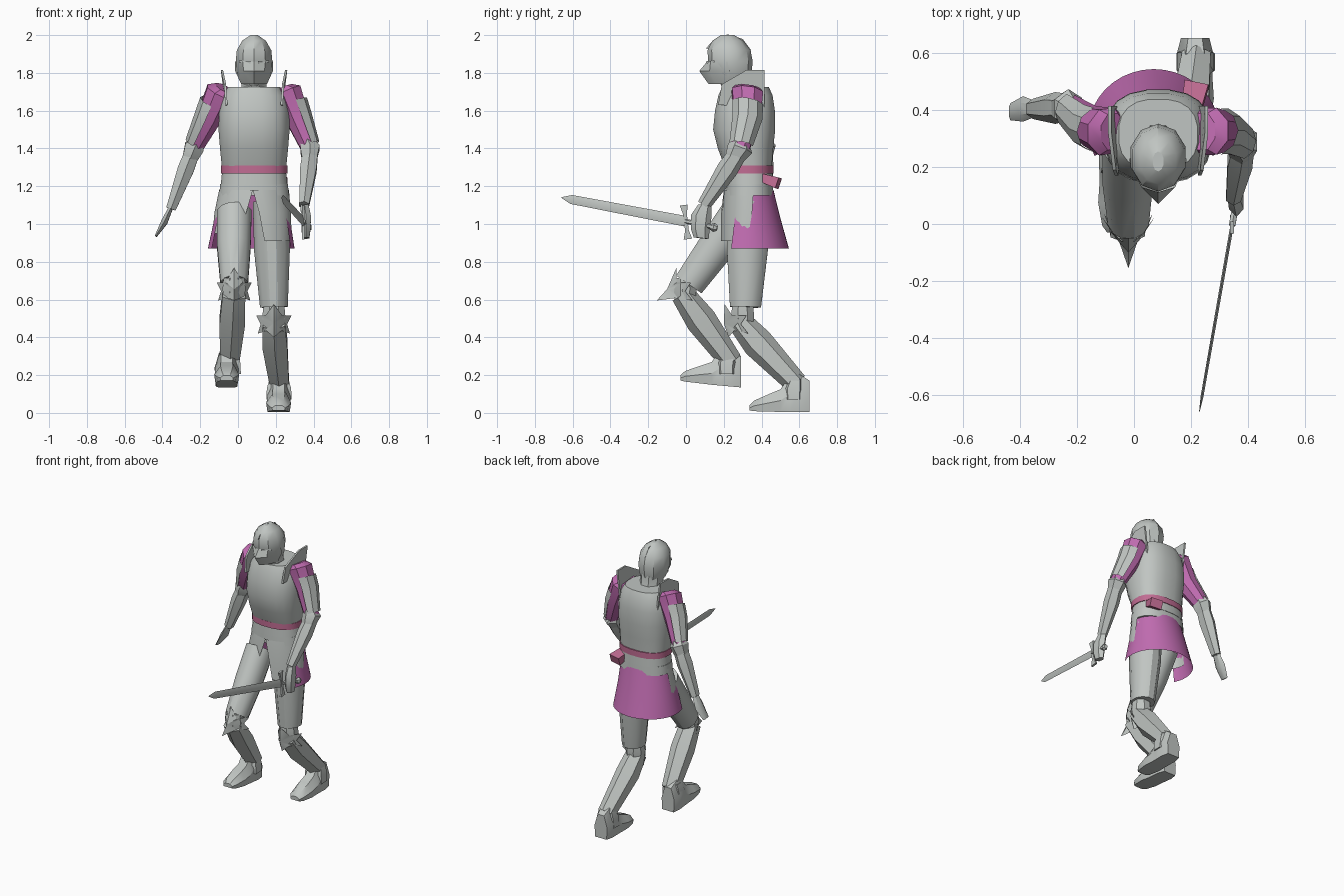
import bpy, math
from mathutils import Vector

cube = bpy.data.objects.get("Cube")
if cube:
    bpy.data.objects.remove(cube)


def material(name, rgb):
    m = bpy.data.materials.new(name)
    m.use_nodes = True
    m.diffuse_color = (*rgb, 1)
    m.node_tree.nodes["Principled BSDF"].inputs["Base Color"].default_value = (*rgb, 1)
    return m


STEEL = material("steel grey", (0.53, 0.56, 0.54))
CLOTH = material("pink cloth", (0.53, 0.15, 0.44))
LEATHER = material("rose leather", (0.53, 0.15, 0.29))


def add(name, verts, faces, mat=STEEL):
    me = bpy.data.meshes.new(name)
    me.from_pydata([tuple(v) for v in verts], [], faces)
    me.materials.append(mat)
    ob = bpy.data.objects.new(name, me)
    bpy.context.collection.objects.link(ob)
    bpy.ops.object.select_all(action='DESELECT')
    ob.select_set(True)
    bpy.context.view_layer.objects.active = ob
    bpy.ops.object.mode_set(mode='EDIT')
    bpy.ops.mesh.select_all(action='SELECT')
    bpy.ops.mesh.normals_make_consistent(inside=False)
    bpy.ops.object.mode_set(mode='OBJECT')
    bpy.ops.object.shade_smooth_by_angle(angle=math.radians(32))
    return ob


def skin(name, rows, mat=STEEL, closed=True, caps=True):
    """Join rows of points into a surface."""
    n = len(rows[0])
    verts = [p for r in rows for p in r]
    faces = [(i * n + j, i * n + (j + 1) % n, (i + 1) * n + (j + 1) % n, (i + 1) * n + j)
             for i in range(len(rows) - 1) for j in range(n if closed else n - 1)]
    if closed and caps:
        faces += [tuple(range(n)), tuple(range(len(verts) - n, len(verts)))]
    return add(name, verts, faces, mat)


def loft(name, rings, n=8, mat=STEEL, arc=None, level=False, power=1.0, caps=True, phase=0.5):
    """Rings are (centre, half width, half depth), set square to the path.
    arc = list of (start, end) degrees per ring makes an open shell."""
    d = Vector((0, 0, 1)) if level else (Vector(rings[-1][0]) - Vector(rings[0][0])).normalized()
    u = (Vector((1, 0, 0)) - d * d.x).normalized()
    v = d.cross(u)
    rows = []
    for i, (c, rx, ry) in enumerate(rings):
        if arc:
            a, b = arc[i]
            angles = [math.radians(a + (b - a) * k / n) for k in range(n + 1)]
        else:
            angles = [2 * math.pi * (k + phase) / n for k in range(n)]
        row = []
        for t in angles:
            co, si = math.cos(t), math.sin(t)
            row.append(Vector(c) + u * (rx * math.copysign(abs(co) ** power, co))
                       + v * (ry * math.copysign(abs(si) ** power, si)))
        rows.append(row)
    return skin(name, rows, mat, closed=not arc, caps=caps)


CX = 0.085

# Helmet, visor, neck
loft("helmet", [((CX, y, z), rx, ry) for z, y, rx, ry in (
    (1.73, .26, .06, .07), (1.80, .24, .094, .107), (1.86, .235, .102, .118),
    (1.92, .228, .096, .114), (1.97, .222, .066, .082), (2.0, .22, .02, .035))],
    n=10, level=True)
visor_rows = []
for z, side in ((1.86, ((.1, .22), (.06, .13), (0, .112))),
                (1.81, ((.1, .23), (.055, .125), (0, .07))),
                (1.74, ((.068, .23), (.036, .16), (0, .12)))):
    pts = [(CX - x, y, z) for x, y in side]
    visor_rows.append(pts + [(CX + x, y, z) for x, y in side[-2::-1]])
skin("visor", visor_rows, closed=False)
for s, tag in ((1, "left"), (-1, "right")):
    add(tag + "_eye_slit_rim", [(CX + s * .02, .108, 1.862), (CX + s * .08, .15, 1.866),
                                (CX + s * .08, .15, 1.856), (CX + s * .02, .108, 1.85)], [(0, 1, 2, 3)])
add("helmet_crest", [(CX, .105, 1.93), (CX, .15, 1.978), (CX, .22, 2.004), (CX, .30, 1.98),
                     (CX, .345, 1.92), (CX, .22, 1.9)], [(0, 1, 2, 3, 4, 5)])
loft("neck_guard", [((CX, .30, 1.64), .085, .09), ((CX, .275, 1.70), .07, .08),
                    ((CX, .26, 1.80), .075, .085)], n=8, level=True)

# Cuirass, belt and waist bands
loft("cuirass", [((CX, y, z), rx, ry) for z, y, rx, ry in (
    (1.30, .33, .172, .125), (1.40, .315, .182, .148), (1.50, .308, .19, .166),
    (1.60, .312, .187, .16), (1.68, .315, .17, .145), (1.725, .315, .14, .125))],
    n=20, level=True, power=.8)
loft("belt", [((CX, .332, z), .178, .132) for z in (1.268, 1.31)], n=20, mat=LEATHER, level=True, power=.85)
for k, (z0, z1, r) in enumerate(((1.21, 1.268, .172), (1.15, 1.212, .181))):
    loft("waist_band_%d" % (k + 1), [((CX, .335, z0), r + .006, .128), ((CX, .335, z1), r, .125)],
         n=20, level=True, power=.85)
loft("belt_pouch", [((.20, .40, 1.245), .05, .03), ((.22, .49, 1.215), .06, .042)],
     n=4, mat=LEATHER)

# Cloth skirt, open at the front, and two hip plates
loft("skirt", [((CX, .335, 1.18), .172, .128), ((.075, .33, 1.03), .20, .17),
               ((.07, .33, .87), .23, .215)], n=24, mat=CLOTH, level=True,
     arc=[(-25, 205)] * 3)
loft("right_hip_plate", [((CX, .335, 1.18), .185, .135), ((.075, .33, 1.06), .20, .145),
                         ((.07, .33, .95), .205, .15)], n=8, level=True,
     arc=[(170, 268), (172, 261), (175, 254)])
loft("left_hip_plate", [((CX, .335, 1.18), .185, .135), ((CX, .33, 1.06), .195, .145),
                        ((CX, .33, .91), .20, .15)], n=8, level=True,
     arc=[(268, 370), (278, 368), (286, 358)])

# Upright guards beside the neck
for x0, s, tag in ((.225, 1, "left"), (-.055, -1, "right")):
    outline = ((.17, 1.63, 0), (.19, 1.74, .008), (.32, 1.815, .024), (.415, 1.815, .024), (.415, 1.62, 0))
    rows = [[(x0 + s * (b + t), y, z) for y, z, b in outline] for t in (0, .012)]
    skin(tag + "_neck_wing", rows)

# Arms: cloth sleeve, outer plate, elbow guard, forearm
ARMS = (("left", 1, (.262, .325, 1.70), (.315, .325, 1.56), (.385, .285, 1.39), (.35, .095, 1.10)),
        ("right", -1, (-.095, .325, 1.70), (-.155, .345, 1.56), (-.235, .41, 1.40), (-.355, .405, 1.08)))
for tag, s, sh, mid, el, wr in ARMS:
    S, M, E, W = map(Vector, (sh, mid, el, wr))
    loft(tag + "_sleeve", [(S + Vector((-s * .02, 0, .02)), .05, .07), (S, .08, .09),
                           (M, .068, .074), (E, .048, .052)], n=8, mat=CLOTH)
    a = (-75, 75) if s > 0 else (105, 255)
    loft(tag + "_upper_arm_plate", [(S.lerp(M, .45), .086, .085), (M, .08, .083),
                                    (M.lerp(E, .85), .06, .065)], n=4, arc=[a] * 3)
    d = (W - E).normalized()
    up = (S - E).normalized()
    loft(tag + "_elbow_guard", [(E + up * .06, .038, .045), (E + up * .01, .06, .068),
                                (E + d * .055, .046, .05)], n=6)
    loft(tag + "_forearm", [(E + d * .03, .046, .05), (E.lerp(W, .35), .05, .056),
                            (W, .03, .036)], n=6)

# Hands
loft("right_hand", [((-.358, .405, 1.08), .014, .032), ((-.39, .405, 1.01), .02, .045),
                    ((-.435, .395, .935), .007, .03)], n=6)
loft("left_hand", [((.352, .10, 1.10), .025, .035), ((.36, .08, 1.04), .03, .055),
                   ((.36, .075, .97), .028, .05), ((.36, .08, .925), .02, .04)], n=6)

# Sword
tip, hilt = Vector((.23, -.66, 1.14)), Vector((.345, -.005, 1.015))
loft("sword_blade", [(hilt, .006, .028), (hilt.lerp(tip, .92), .005, .024), (tip, .001, .002)], n=4, phase=0)
loft("sword_grip", [(hilt, .013, .013), ((.372, .14, .985), .013, .013)], n=6)
loft("sword_pommel", [((.37, .13, .985), .012, .015), ((.373, .148, .982), .02, .024),
                      ((.376, .165, .978), .012, .015)], n=6)
loft("sword_guard", [((.345, .01, .92), .01, .032), ((.345, .005, .965), .01, .014),
                     ((.345, -.005, 1.05), .01, .014), ((.345, -.012, 1.10), .01, .03)], n=4)

# Thighs and shins
loft("right_thigh", [((-.02, .28, 1.06), .095, .10), ((-.022, .16, .88), .092, .10),
                     ((-.02, .015, .68), .075, .085)], n=12)
loft("left_thigh", [((.17, .33, 1.12), .095, .11), ((.18, .325, .86), .098, .112),
                    ((.19, .315, .56), .076, .085)], n=12)
loft("right_shin", [((-.022, -.02, .63), .07, .062), ((-.03, .08, .49), .078, .082),
                    ((-.045, .24, .27), .058, .06)], n=6)
loft("left_shin", [((.19, .285, .48), .068, .065), ((.195, .38, .37), .076, .083),
                   ((.22, .585, .155), .058, .06)], n=6)


# Pointed knee guards: a fan of long and short points around a raised centre
def knee_guard(name, c, peak, top, low):
    rim = [(0, *top), (.045, -.01, .035), (.093, .065, .035), (.07, .035, -.01), (.085, .075, -.06),
           (.04, .0, -.045), (0, *low)]
    rim += [(-x, y, z) for x, y, z in rim[-2:0:-1]]
    pts = [(0, *peak)] + rim
    n = len(rim)
    add(name, [Vector(c) + Vector(p) for p in pts], [(0, k + 1, (k + 1) % n + 1) for k in range(n)])


knee_guard("right_knee_guard", (-.02, -.04, .655), (-.06, .0), (-.01, .115), (-.115, -.06))
knee_guard("left_knee_guard", (.19, .255, .48), (-.055, -.005), (-.05, .095), (-.03, -.08))
for tag, c in (("right", (-.021, -.005, .655)), ("left", (.19, .3, .51))):
    x, y, z = c
    loft(tag + "_knee_joint", [((x, y, z + .06), .06, .06), ((x, y, z), .066, .066),
                               ((x, y, z - .06), .058, .058)], n=8, level=True)

# Armoured shoes: y, bottom, top, half width
SHOE = ((.335, .008, .035, .035), (.36, .004, .06, .052), (.44, .002, .095, .066), (.50, .0, .12, .062),
        (.55, .0, .19, .062), (.60, .0, .20, .064), (.655, .0, .165, .05))


def shoe(name, x, dy, dz, tilt):
    rows = []
    for y, b, t, w in SHOE:
        lift = dz + tilt * (.655 - y)
        rows.append([(x + k * w, y + dy, z + lift) for k, z in (
            (-.9, b), (.9, b), (1, b + (t - b) * .5), (.5, t), (-.5, t), (-1, b + (t - b) * .5))])
    skin(name, rows)


shoe("left_shoe", .215, 0, .005, 0)
shoe("right_shoe", -.06, -.365, .135, .09)
for tag, c in (("left", (.217, .57, .13)), ("right", (-.052, .215, .265))):
    x, y, z = c
    loft(tag + "_ankle_guard", [((x, y, z - .06), .078, .06), ((x, y, z), .074, .066),
                                ((x, y + .01, z + .05), .058, .045)], n=6, level=True)
